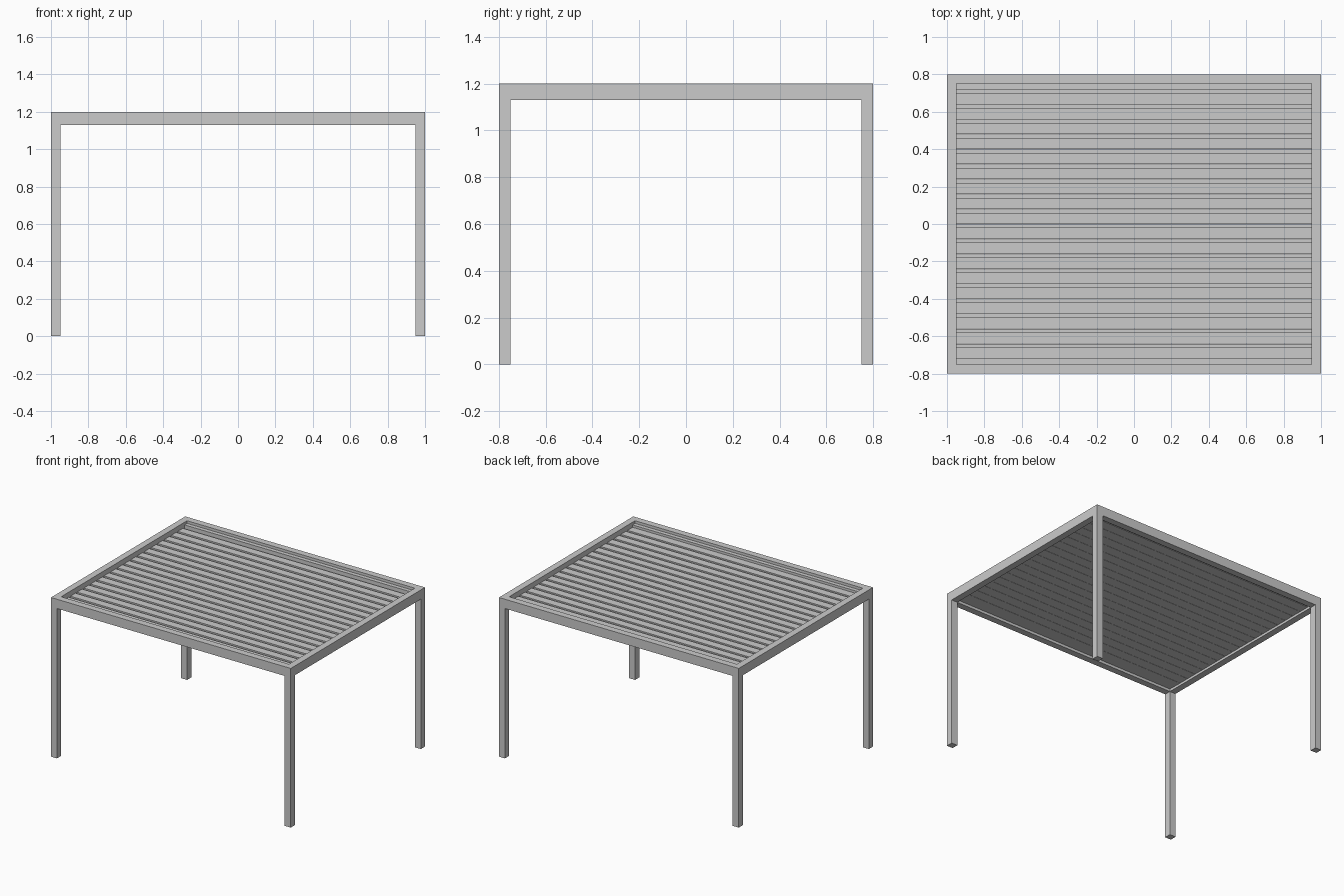
import bpy, bmesh

if "Cube" in bpy.data.objects:
    bpy.data.objects.remove(bpy.data.objects["Cube"])

metal = bpy.data.materials.new("light grey metal")
metal.diffuse_color = (0.6, 0.6, 0.6, 1)
metal.use_nodes = True
metal.node_tree.nodes["Principled BSDF"].inputs["Base Color"].default_value = metal.diffuse_color


def extrude_x(name, profile, x0, x1):
    """Solid with a (y, z) outline swept along x."""
    bm = bmesh.new()
    face = bm.faces.new([bm.verts.new((x0, y, z)) for y, z in profile])
    ext = bmesh.ops.extrude_face_region(bm, geom=[face])
    moved = [g for g in ext["geom"] if isinstance(g, bmesh.types.BMVert)]
    bmesh.ops.translate(bm, verts=moved, vec=(x1 - x0, 0, 0))
    bmesh.ops.recalc_face_normals(bm, faces=bm.faces)
    mesh = bpy.data.meshes.new(name)
    bm.to_mesh(mesh)
    bm.free()
    mesh.materials.append(metal)
    ob = bpy.data.objects.new(name, mesh)
    bpy.context.collection.objects.link(ob)
    return ob


def box(name, x0, x1, y0, y1, z0, z1):
    return extrude_x(name, [(y0, z0), (y1, z0), (y1, z1), (y0, z1)], x0, x1)


W, D, H = 1.0, 0.8, 1.2      # half width, half depth, height
T, BEAM = 0.05, 1.13         # section size, underside of the beams

# Corner posts
for sx in (-1, 1):
    for sy in (-1, 1):
        xs = sorted((sx * W, sx * (W - T)))
        ys = sorted((sy * D, sy * (D - T)))
        box("corner_post", *xs, *ys, 0, BEAM)

# Roof frame beams and the inner ledges at front and back
for s in (-1, 1):
    box("long_beam", -W, W, *sorted((s * D, s * (D - T))), BEAM, H)
    box("side_beam", *sorted((s * W, s * (W - T))), T - D, D - T, BEAM, H)
    box("inner_ledge", T - W, W - T, *sorted((s * 0.75, s * 0.72)), 1.15, 1.18)

# Louvre blades, each with a lowered lip that reaches under the next one
blade = [(0, 1.148), (0.078, 1.148), (0.078, 1.152), (0.06, 1.152),
         (0.06, 1.162), (0, 1.162)]
for i in range(18):
    y = -0.72 + 0.08 * i
    extrude_x("louvre_blade", [(y + a, z) for a, z in blade], T - W, W - T)
